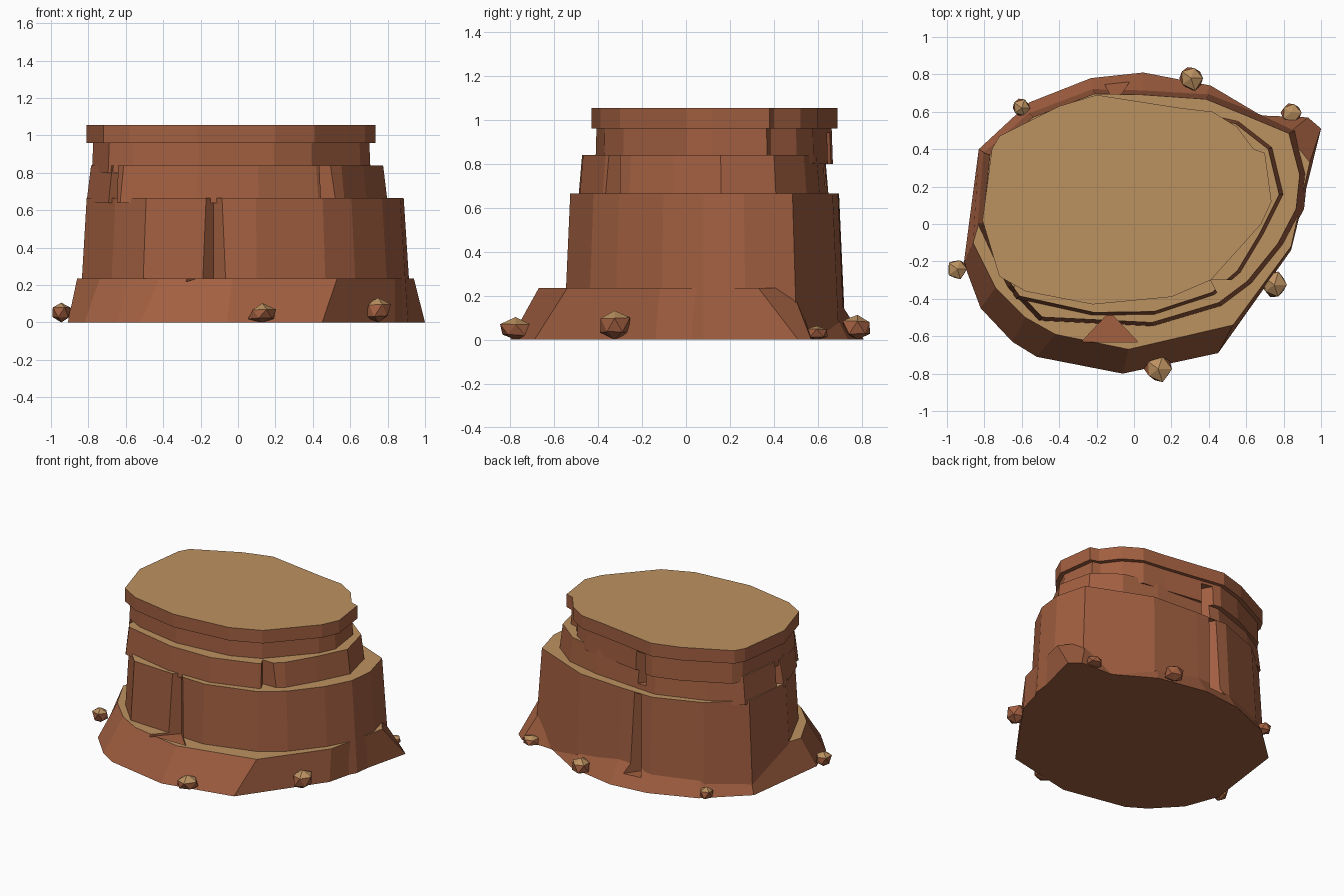
import bpy, bmesh, random
from mathutils import Vector

if "Cube" in bpy.data.objects:
    bpy.data.objects.remove(bpy.data.objects["Cube"])

random.seed(4)

def material(name, col):
    m = bpy.data.materials.new(name)
    m.diffuse_color = (*col, 1)
    m.use_nodes = True
    m.node_tree.nodes["Principled BSDF"].inputs["Base Color"].default_value = m.diffuse_color
    return m

ROCK = material("red_rock", (0.36, 0.115, 0.052))
SAND = material("pale_sand_top", (0.50, 0.285, 0.118))

def paint(me, test):
    for p in me.polygons:
        p.material_index = 1 if test(p) else 0
        p.use_smooth = False

def make(name, bm):
    bmesh.ops.recalc_face_normals(bm, faces=bm.faces)
    me = bpy.data.meshes.new(name)
    bm.to_mesh(me)
    bm.free()
    me.materials.append(ROCK)
    me.materials.append(SAND)
    ob = bpy.data.objects.new(name, me)
    bpy.context.collection.objects.link(ob)
    return ob

def loft(name, low, high, z0, z1):
    """Closed solid between two outlines with the same point count."""
    bm = bmesh.new()
    a = [bm.verts.new((x, y, z0)) for x, y in low]
    b = [bm.verts.new((x, y, z1)) for x, y in high]
    bm.faces.new(a)
    bm.faces.new(b)
    n = len(a)
    for i in range(n):
        j = (i + 1) % n
        bm.faces.new((a[i], a[j], b[j], b[i]))
    return make(name, bm)

def scaled(pts, s, c=(0, 0.08)):
    return [(c[0] + (x - c[0]) * s, c[1] + (y - c[1]) * s) for x, y in pts]

# sloping foot: ground point followed by matching upper point
foot_pts = [
    (1.0, .51, .94, .33), (.93, .57, .82, .48), (.68, .58, .58, .50), (.41, .74, .34, .62),
    (.05, .81, .04, .66), (-.23, .78, -.20, .66), (-.56, .65, -.50, .54), (-.83, .40, -.73, .34),
    (-.91, -.21, -.86, -.10), (-.82, -.45, -.74, -.34), (-.65, -.63, -.58, -.50), (-.52, -.71, -.42, -.59),
    (-.06, -.80, -.03, -.67), (.45, -.69, .53, -.54), (.84, -.14, .84, -.12)]
foot = loft("foot_slope", [p[:2] for p in foot_pts], [p[2:] for p in foot_pts], 0, .235)

# main cliff
cliff_pts = [
    (.92, .27), (.86, .50), (.62, .60), (.40, .69), (.04, .715), (-.22, .72), (-.56, .59),
    (-.80, .38), (-.84, .0), (-.68, -.34), (-.51, -.52), (.10, -.55), (.47, -.44),
    (.63, -.32), (.80, -.11), (.90, .08)]
cliff = loft("main_cliff", scaled(cliff_pts, 1.01), scaled(cliff_pts, .963), 0, .665)

# upper ledge
ledge_pts = [
    (.80, .16), (.74, .41), (.56, .55), (.30, .61), (-.20, .65), (-.55, .53), (-.76, .40),
    (-.81, .02), (-.68, -.33), (-.63, -.40), (-.22, -.49), (.11, -.485), (.43, -.38),
    (.57, -.26), (.69, -.06)]
ledge = loft("upper_ledge", ledge_pts, scaled(ledge_pts, .97), .64, .84)

# cap slab and the recessed neck beneath it
cap_pts = [
    (.735, .12), (.70, .38), (.64, .40), (.55, .52), (.42, .60), (.25, .62), (-.20, .69),
    (-.40, .63), (-.72, .47), (-.76, .40), (-.81, .02), (-.72, -.28), (-.58, -.36),
    (-.22, -.43), (.20, -.39), (.41, -.30), (.50, -.20), (.68, .0)]
cap = loft("cap_slab", cap_pts, cap_pts, .96, 1.055)
neck_pts = scaled(cap_pts, .955)
neck = loft("cap_neck", scaled(neck_pts, 1.01), neck_pts, .80, .97)

# wedge-shaped gullies: apex, two outer corners, height range, parts cut
gullies = [
    ((-.13, -.47), (-.28, -.63), (.02, -.63), .22, .68, (foot, cliff)),
    ((-.10, .65), (-.22, .85), (.04, .85), .08, .66, (foot, cliff)),
    ((.41, -.30), (.66, -.30), (.50, -.48), .60, .90, (ledge,)),
    ((-.63, -.26), (-.80, -.36), (-.66, -.48), .60, .90, (ledge,)),
    ((-.73, .06), (-.90, .14), (-.90, -.02), .60, .90, (ledge,)),
    ((-.09, .58), (-.18, .74), (.02, .74), .70, .94, (ledge, neck))]
for i, (a, b, c, z0, z1, parts) in enumerate(gullies):
    cut = loft("gully_cutter_%d" % i, [a, b, c], [a, b, c], z0, z1)
    for ob in parts:
        mod = ob.modifiers.new("gully", 'BOOLEAN')
        mod.operation = 'DIFFERENCE'
        mod.solver = 'EXACT'
        mod.object = cut
    cut.hide_render = True

# bake the cuts, then colour the flat tops
dg = bpy.context.evaluated_depsgraph_get()
tiers = ((foot, .235), (cliff, .665), (ledge, .84), (neck, .97), (cap, 1.055))
baked = [bpy.data.meshes.new_from_object(ob.evaluated_get(dg)) for ob, _ in tiers]
for (ob, top), me in zip(tiers, baked):
    ob.modifiers.clear()
    ob.data = me
    me.materials.clear()
    me.materials.append(ROCK)
    me.materials.append(SAND)
    paint(me, lambda p: p.normal.z > .9 and abs(p.center.z - top) < .01)
for ob in [o for o in bpy.data.objects if o.name.startswith("gully_cutter")]:
    bpy.data.objects.remove(ob)

# loose boulders round the foot
boulders = [(-.945, -.24, .06, .052), (.13, -.775, .08, .045), (.75, -.325, .078, .065),
            (.84, .595, .06, .03), (.305, .78, .072, .055), (-.60, .62, .055, .04)]
for i, (x, y, r, z) in enumerate(boulders):
    bm = bmesh.new()
    bmesh.ops.create_icosphere(bm, subdivisions=1, radius=1)
    for v in bm.verts:
        k = random.uniform(.82, 1.1)
        v.co = Vector((x + v.co.x * r * k, y + v.co.y * r * k, max(0, z + v.co.z * min(r, z + .01) * k)))
    ob = make("boulder_%d" % (i + 1), bm)
    paint(ob.data, lambda p: p.normal.z > .6)
